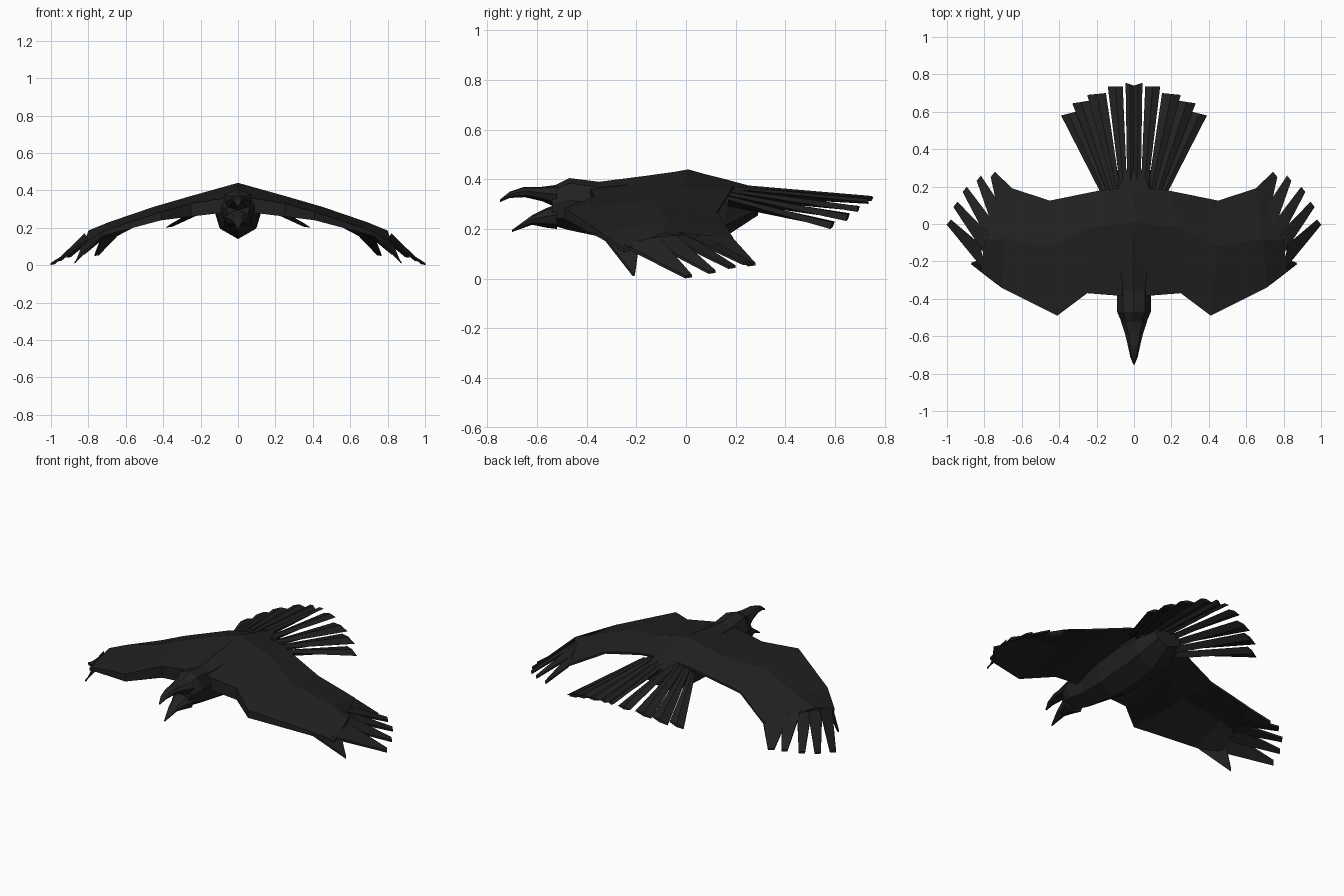
import bpy, bmesh

black = bpy.data.materials.new("feather black")
black.diffuse_color = (0.0155, 0.0155, 0.0155, 1)


def make(name, build, mirror=False):
    """Create a flat-shaded object from a bmesh building function."""
    bm = bmesh.new()
    build(bm)
    bmesh.ops.recalc_face_normals(bm, faces=bm.faces)
    me = bpy.data.meshes.new(name)
    bm.to_mesh(me)
    bm.free()
    me.materials.append(black)
    ob = bpy.data.objects.new(name, me)
    bpy.context.collection.objects.link(ob)
    if mirror:
        ob.modifiers.new("mirror", "MIRROR")
    return ob


def loft(bm, rings):
    """Skin a list of closed rings and cap both ends."""
    loops = [[bm.verts.new(p) for p in r] for r in rings]
    n = len(loops[0])
    for a, b in zip(loops, loops[1:]):
        for i in range(n):
            j = (i + 1) % n
            bm.faces.new((a[i], a[j], b[j], b[i]))
    bm.faces.new(loops[0])
    bm.faces.new(loops[-1])


def section(y, w, top, bot):
    """Eight-sided body section, narrow on top and below."""
    h = top - bot
    half = [(0, top), (w * 0.65, top - h * 0.1), (w, top - h * 0.42),
            (w * 0.8, bot + h * 0.2), (0, bot)]
    pts = half + [(-x, z) for x, z in half[3:0:-1]]
    return [(x, y, z) for x, z in pts]


# body and head: y, half width, top, bottom
BODY = [(-0.54, 0.06, 0.37, 0.215), (-0.47, 0.09, 0.405, 0.195),
        (-0.35, 0.09, 0.39, 0.17), (-0.17, 0.12, 0.413, 0.14),
        (0.01, 0.125, 0.438, 0.145), (0.16, 0.13, 0.40, 0.17),
        (0.29, 0.09, 0.365, 0.255)]
make("body", lambda bm: loft(bm, [section(*s) for s in BODY]))

# open beak
UPPER = [(-0.52, 0.07, 0.378, 0.285), (-0.58, 0.05, 0.37, 0.312),
         (-0.65, 0.033, 0.37, 0.328), (-0.71, 0.02, 0.35, 0.325),
         (-0.75, 0.004, 0.318, 0.308)]
LOWER = [(-0.52, 0.07, 0.30, 0.20), (-0.56, 0.05, 0.285, 0.205),
         (-0.62, 0.03, 0.255, 0.217), (-0.70, 0.004, 0.197, 0.188)]
make("upper_beak", lambda bm: loft(bm, [section(*s) for s in UPPER]))
make("lower_beak", lambda bm: loft(bm, [section(*s) for s in LOWER]))

# wing: leading, middle and trailing points for each span station, thickness
WING = [((0.0, -0.39, 0.37), (0.0, 0.01, 0.44), (0.0, 0.20, 0.385), 0.08),
        ((0.25, -0.37, 0.33), (0.25, -0.02, 0.37), (0.18, 0.18, 0.355), 0.07),
        ((0.41, -0.49, 0.285), (0.45, -0.12, 0.312), (0.45, 0.125, 0.27), 0.045),
        ((0.71, -0.34, 0.185), (0.69, -0.08, 0.23), (0.65, 0.19, 0.165), 0.025),
        ((0.82, -0.25, 0.12), (0.80, -0.09, 0.185), (0.71, 0.09, 0.16), 0.015)]


def wing(bm):
    rings = []
    for lead, mid, trail, t in WING:
        drop = lambda p, d: (p[0], p[1], p[2] - d)
        rings.append([lead, mid, trail, drop(trail, 0.012),
                      drop(mid, t), drop(lead, t)])
    loft(bm, rings)


make("wings", wing, True)

# spread flight feathers: base front, base back, tip
FLIGHT = [((0.73, -0.325, 0.165), (0.82, -0.19, 0.14), (0.87, -0.21, 0.02)),
          ((0.80, -0.25, 0.14), (0.82, -0.11, 0.17), (0.99, 0.01, 0.012)),
          ((0.80, -0.16, 0.165), (0.79, -0.04, 0.175), (0.955, 0.105, 0.03)),
          ((0.78, -0.09, 0.18), (0.75, 0.01, 0.175), (0.905, 0.185, 0.05)),
          ((0.75, -0.03, 0.19), (0.70, 0.08, 0.17), (0.83, 0.245, 0.065)),
          ((0.72, 0.04, 0.18), (0.65, 0.19, 0.163), (0.755, 0.265, 0.06))]


def flight(bm):
    for i, (a, b, tip) in enumerate(FLIGHT):
        w = 0.004 if i == 0 else 0.014
        t1 = (tip[0] + w * 0.8, tip[1] - w, tip[2])
        t2 = (tip[0] - w * 0.8, tip[1] + w, tip[2] + 0.004)
        low = lambda p, d: (p[0], p[1], p[2] - d)
        loft(bm, [[a, b, low(b, 0.014), low(a, 0.014)],
                  [t1, t2, low(t2, 0.011), low(t1, 0.011)]])


make("flight_feathers", flight, True)

# fanned tail: inner and outer tip corner of each feather
TAIL = [((0.0, 0.74), (0.045, 0.755)), ((0.06, 0.735), (0.14, 0.735)),
        ((0.15, 0.70), (0.25, 0.69)), ((0.235, 0.66), (0.33, 0.645)),
        ((0.31, 0.60), (0.39, 0.58))]


def tail(bm):
    for i, ((xi, yi), (xo, yo)) in enumerate(TAIL):
        z = lambda x: 0.33 - 0.13 * (x / 0.39) ** 1.7
        r0, r1 = 0.036 * i, 0.036 * (i + 1)
        rz = lambda x: 0.378 - 0.06 * (x / 0.18) ** 1.5
        xm, ym = (xi + xo) / 2, (yi + yo) / 2
        rm = (r0 + r1) / 2
        # ridged strip, slightly overlapping the next one inward
        loft(bm, [[(r0, 0.17, rz(r0) - 0.01), (rm, 0.17, rz(rm) + 0.006),
                   (r1, 0.17, rz(r1)), (rm, 0.17, rz(rm) - 0.035)],
                  [(xi, yi, z(xi) - 0.012), (xm, ym, z(xm) + 0.004),
                   (xo, yo, z(xo)), (xm, ym, z(xm) - 0.016)]])


make("tail_feathers", tail, True)
